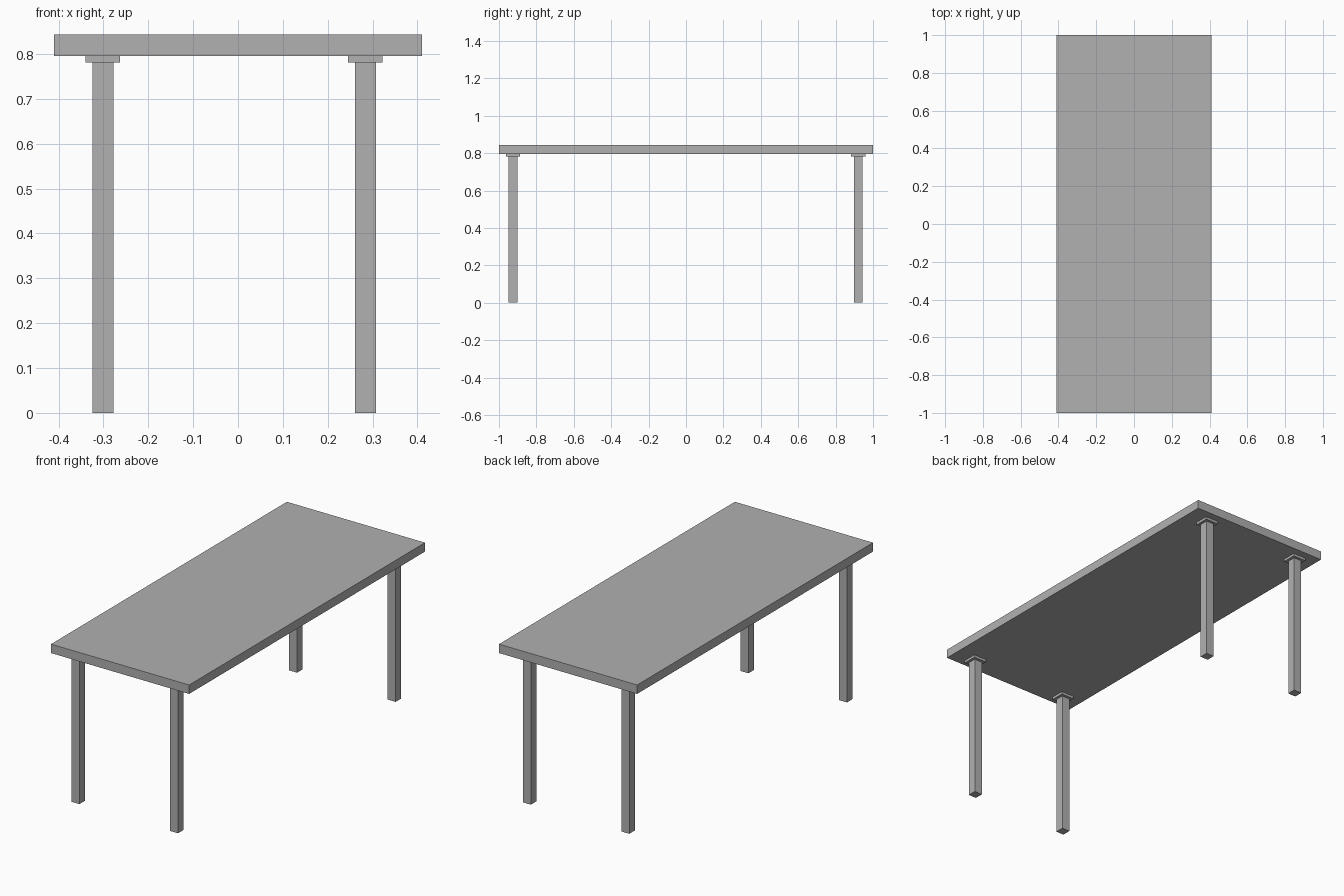
import bpy

if "Cube" in bpy.data.objects:
    bpy.data.objects.remove(bpy.data.objects["Cube"])

# Dark grey used on every part
grey = bpy.data.materials.new("dark_grey")
grey.diffuse_color = (0.44, 0.44, 0.44, 1)
grey.use_nodes = True
grey.node_tree.nodes["Principled BSDF"].inputs["Base Color"].default_value = grey.diffuse_color


def box(name, x, y, z0, z1, sx, sy):
    """Axis-aligned box centred on x, y and spanning z0 to z1."""
    bpy.ops.mesh.primitive_cube_add(size=1, location=(x, y, (z0 + z1) / 2))
    ob = bpy.context.object
    ob.name = name
    ob.scale = (sx, sy, z1 - z0)
    bpy.ops.object.transform_apply(location=False, rotation=False, scale=True)
    ob.data.materials.append(grey)
    return ob


TOP_Z, TOP_UNDER, PLATE_UNDER = 0.843, 0.795, 0.781
LEG, PLATE = 0.047, 0.077

# Table top
box("table_top", 0, 0, TOP_UNDER, TOP_Z, 0.82, 2.0)

# Square legs, each with a mounting plate under the top
for side, x in (("left", -0.301), ("right", 0.284)):
    for end, y in (("front", -0.925), ("back", 0.921)):
        box(f"{end}_{side}_leg", x, y, 0, PLATE_UNDER, LEG, LEG)
        box(f"{end}_{side}_mounting_plate", x, y, PLATE_UNDER, TOP_UNDER, PLATE, PLATE)
